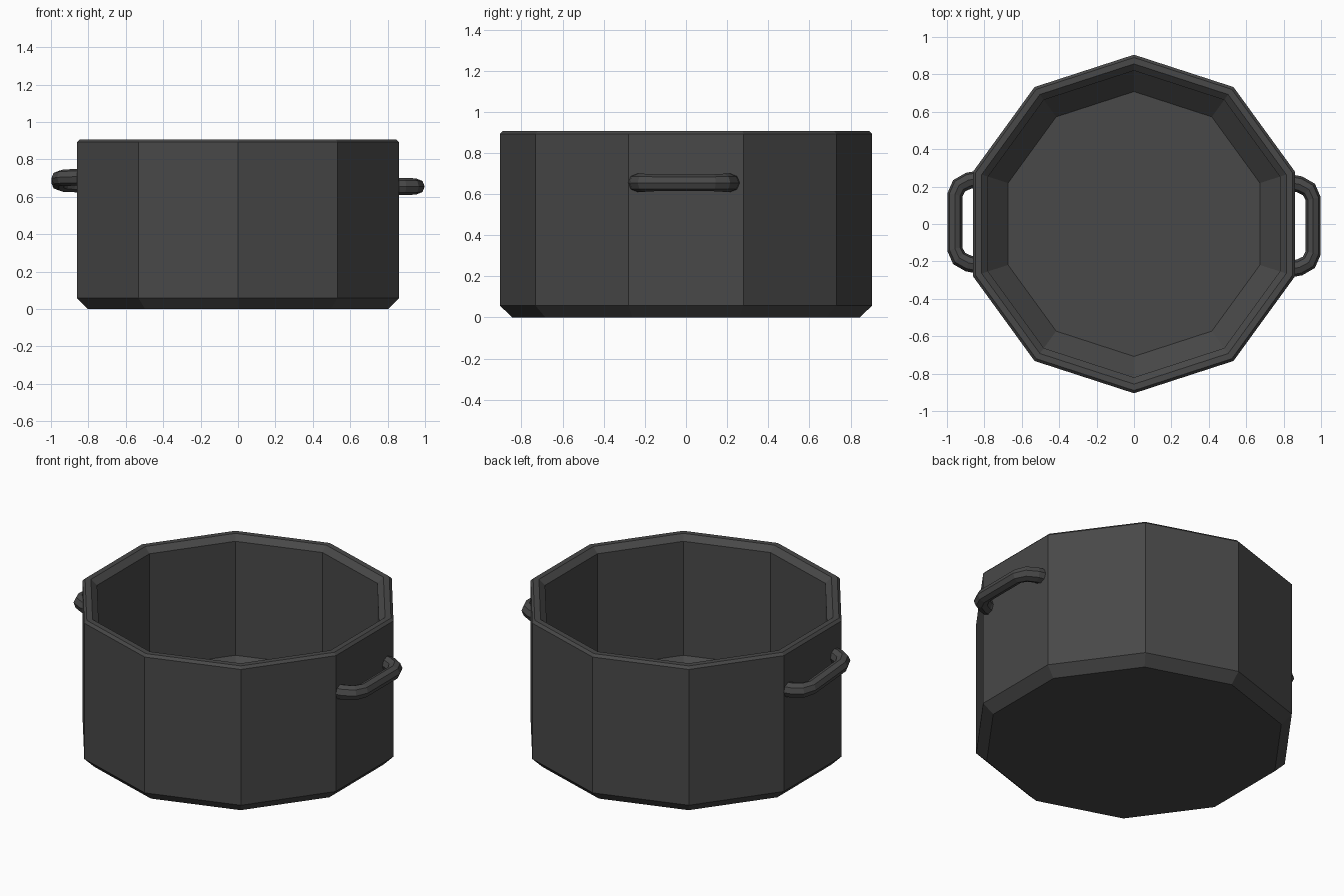
import bpy, bmesh
from math import sin, cos, pi, radians

if "Cube" in bpy.data.objects:
    bpy.data.objects.remove(bpy.data.objects["Cube"])

SIDES = 10

# Dark grey iron
iron = bpy.data.materials.new("dark_iron")
iron.diffuse_color = (0.065, 0.065, 0.065, 1)
iron.use_nodes = True
iron.node_tree.nodes["Principled BSDF"].inputs["Base Color"].default_value = iron.diffuse_color


def lathe(name, profile, sides):
    """Revolve a (radius, z) profile into a closed faceted vessel."""
    bm = bmesh.new()
    rings = []
    for r, z in profile:
        rings.append([bm.verts.new((r * cos(pi / 2 + 2 * pi * i / sides),
                                    r * sin(pi / 2 + 2 * pi * i / sides), z))
                      for i in range(sides)])
    for a, b in zip(rings, rings[1:]):
        for i in range(sides):
            j = (i + 1) % sides
            bm.faces.new((a[i], a[j], b[j], b[i]))
    bm.faces.new(rings[0][::-1])
    bm.faces.new(rings[-1])
    bmesh.ops.recalc_face_normals(bm, faces=bm.faces)
    mesh = bpy.data.meshes.new(name)
    bm.to_mesh(mesh)
    bm.free()
    obj = bpy.data.objects.new(name, mesh)
    bpy.context.collection.objects.link(obj)
    mesh.materials.append(iron)
    return obj


def handle(name, z, turn, tilt):
    """Bent octagonal bar: two short legs and a straight grip."""
    half = [(0.84, 0.23, 1.06), (0.885, 0.222, 1.06),
            (0.935, 0.195, 1.05), (0.958, 0.145, 0.98)]
    path = half + [(x, -y, r) for x, y, r in reversed(half)]
    curve = bpy.data.curves.new(name, 'CURVE')
    curve.dimensions = '3D'
    curve.bevel_depth = 0.042
    curve.bevel_resolution = 2
    curve.use_fill_caps = True
    spline = curve.splines.new('POLY')
    spline.points.add(len(path) - 1)
    for p, (x, y, r) in zip(spline.points, path):
        p.co = (x, y - 0.01, 0, 1)
        p.radius = r
    spline.use_smooth = False
    obj = bpy.data.objects.new(name, curve)
    bpy.context.collection.objects.link(obj)
    obj.location.z = z
    obj.rotation_euler = (radians(tilt), 0, radians(turn))
    curve.materials.append(iron)
    return obj


# Pot: outer base chamfer, wall, rim, inner wall, inner floor chamfer
lathe("pot_body", [(0.845, 0), (0.905, 0.058), (0.905, 0.892), (0.89, 0.907),
                   (0.856, 0.907), (0.82, 0.875), (0.82, 0.175), (0.708, 0.065)],
      SIDES)

# Handles on the two side faces; the left one sits higher and slightly tilted
handle("right_handle", 0.655, 0, 0)
handle("left_handle", 0.687, 180, 4.5)
